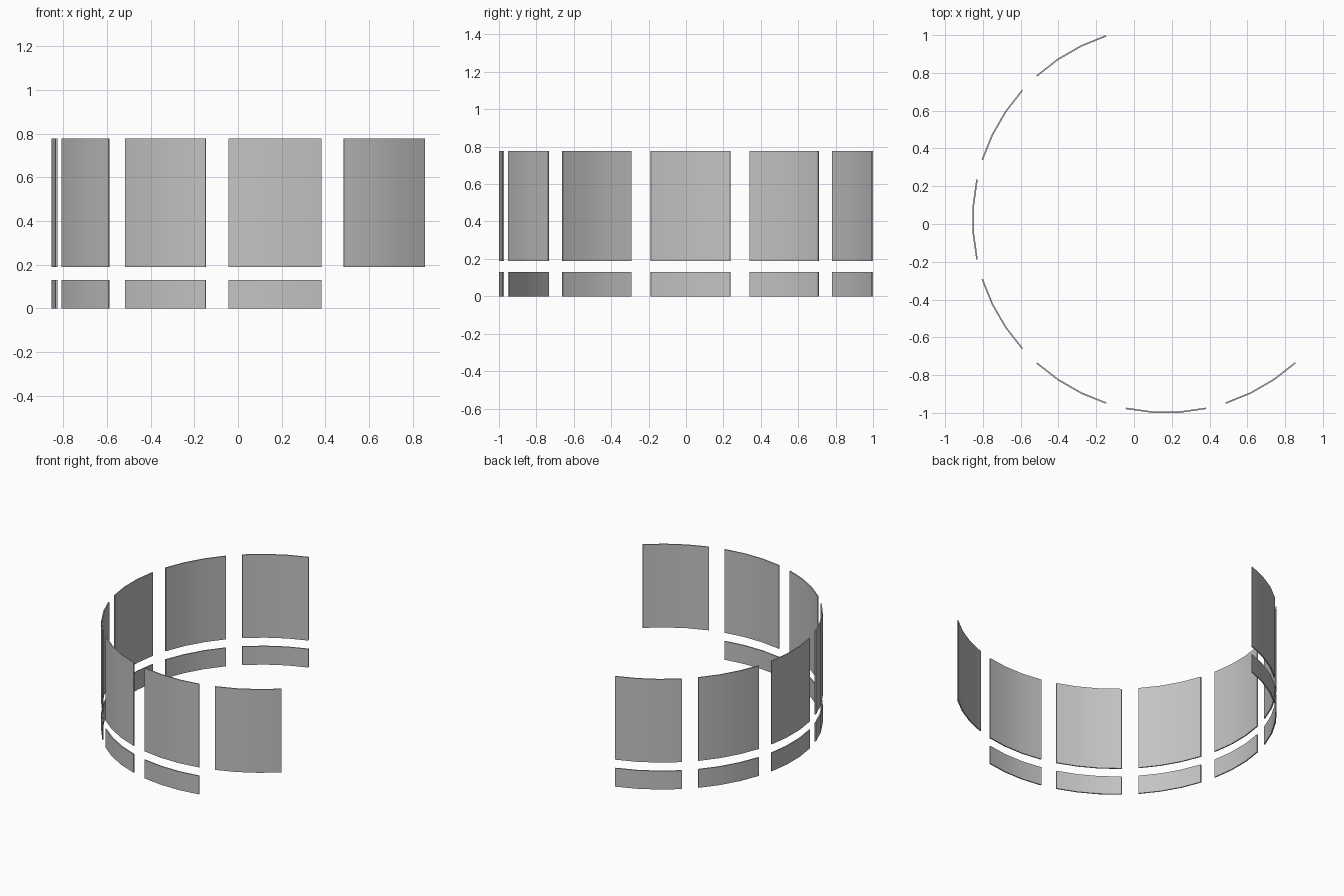
import bpy
import bmesh
from math import cos, sin, radians

cube = bpy.data.objects.get("Cube")
if cube:
    bpy.data.objects.remove(cube, do_unlink=True)

CENTRE = (0.169, 0.024)
OUTER, THICKNESS = 1.0264, 0.008
HALF_SPAN, SEGMENTS = 12, 3

grey = bpy.data.materials.new("plain_grey")
grey.use_nodes = True
colour = (0.55, 0.55, 0.55, 1)
grey.diffuse_color = colour
grey.node_tree.nodes["Principled BSDF"].inputs["Base Color"].default_value = colour


def curved_panel(name, angle, bottom, top):
    """Thin curved plate centred on an angle of the ring."""
    bm = bmesh.new()

    def point(radius, step, z):
        a = radians(angle - HALF_SPAN + 2 * HALF_SPAN * step / SEGMENTS)
        return bm.verts.new((CENTRE[0] + radius * cos(a), CENTRE[1] + radius * sin(a), z))

    # Rectangular section swept along the arc
    inner = OUTER - THICKNESS
    rings = [[point(r, i, z) for r, z in
              ((inner, bottom), (OUTER, bottom), (OUTER, top), (inner, top))]
             for i in range(SEGMENTS + 1)]
    for a, b in zip(rings, rings[1:]):
        for k in range(4):
            n = (k + 1) % 4
            bm.faces.new((a[k], a[n], b[n], b[k]))
    bm.faces.new(rings[0])
    bm.faces.new(rings[-1])
    bmesh.ops.recalc_face_normals(bm, faces=bm.faces)

    mesh = bpy.data.meshes.new(name)
    bm.to_mesh(mesh)
    bm.free()
    mesh.materials.append(grey)
    obj = bpy.data.objects.new(name, mesh)
    bpy.context.collection.objects.link(obj)
    bpy.ops.object.select_all(action="DESELECT")
    obj.select_set(True)
    bpy.context.view_layer.objects.active = obj
    bpy.ops.object.shade_smooth_by_angle(angle=radians(30))


# Tall panels all round, low panels below all but the last one
for number, angle in enumerate(range(120, 301, 30), 1):
    curved_panel(f"upper_panel_{number}", angle, 0.19, 0.777)
    if angle < 300:
        curved_panel(f"lower_panel_{number}", angle, 0, 0.13)
